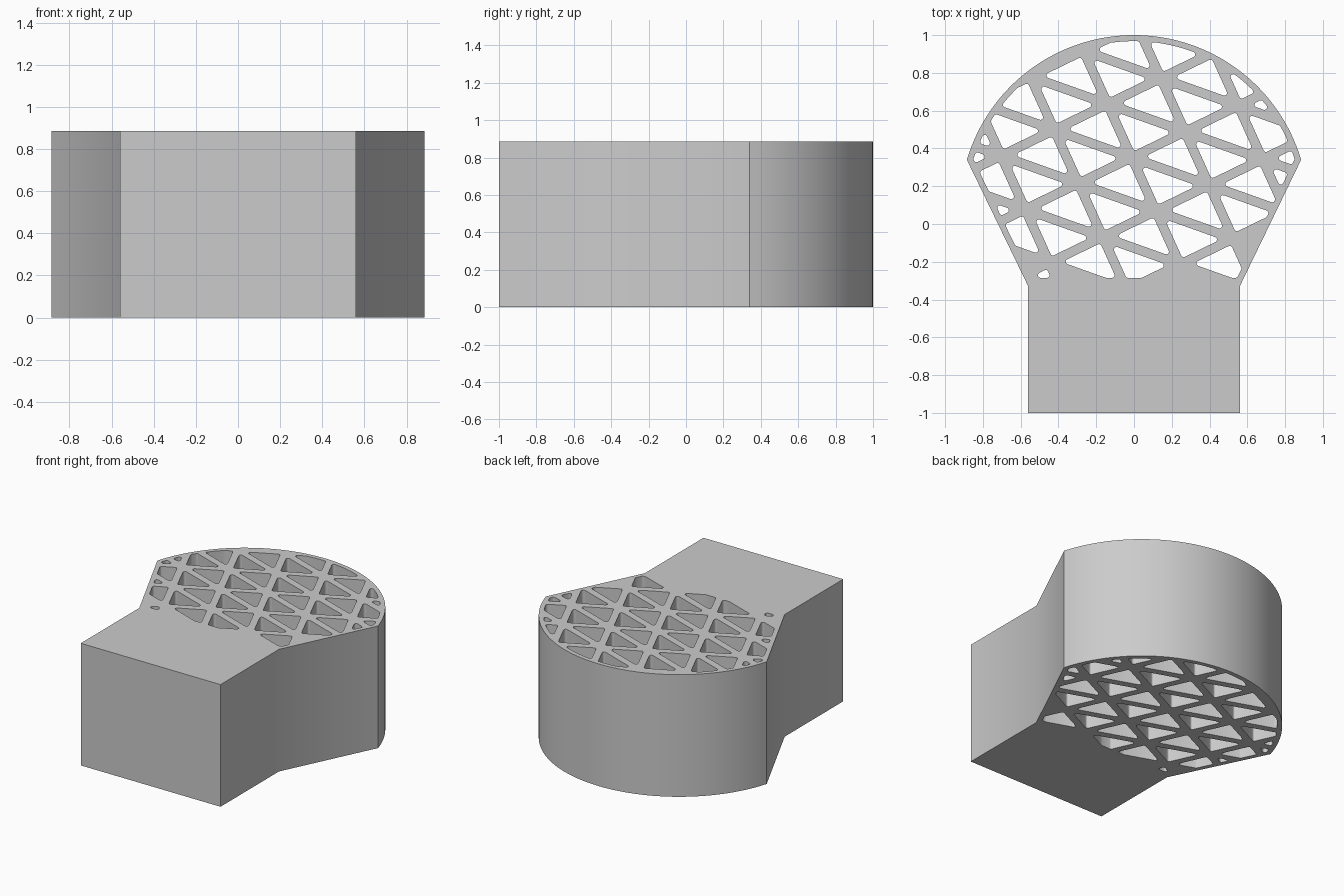
import bpy, bmesh, math
from mathutils import Vector as V

if "Cube" in bpy.data.objects:
    bpy.data.objects.remove(bpy.data.objects["Cube"])

H = 0.885                       # height of the extrusion
CY, R = 0.077, 0.923            # centre height and radius of the round crown
STRUT, WALL, FILLET = 0.05, 0.032, 0.014
O, A, B = V((-0.012, 0.352)), V((0.128, -0.283)), V((-0.282, -0.137))

# Outer profile: block, flared sides, round crown
t0 = math.atan2(0.34 - CY, 0.885)
outer = [V((-0.56, -1)), V((0.56, -1)), V((0.56, -0.33))]
for i in range(65):
    t = t0 + (math.pi - 2 * t0) * i / 64
    outer.append(V((R * math.cos(t), CY + R * math.sin(t))))
outer.append(V((-0.56, -0.33)))

# Half-planes (outward normal, distance) bounding the open lattice area
side = V((0.67, -0.325)).normalized()
d_side = side.dot(V((0.56, -0.33)))
bounds = [(side, d_side - WALL), (V((-side.x, side.y)), d_side - WALL), (V((0, -1)), 0.285)]
for i in range(65):
    t = t0 + (math.pi - 2 * t0) * i / 64
    n = V((math.cos(t), math.sin(t)))
    bounds.append((n, R - WALL + n.y * CY))


def clip(poly, n, d):
    out = []
    for p, q in zip(poly, poly[1:] + poly[:1]):
        a, b = n.dot(p) - d, n.dot(q) - d
        if a <= 0:
            out.append(p)
        if a * b < 0:
            out.append(p.lerp(q, a / (a - b)))
    return out


def area(poly):
    return sum(p.cross(q) for p, q in zip(poly, poly[1:] + poly[:1])) / 2


def rounded(poly, r):
    # grow a convex counter-clockwise polygon by r with round corners
    clean = [p for i, p in enumerate(poly) if (p - poly[i - 1]).length > 1e-4]
    out = []
    for i, p in enumerate(clean):
        e1, e2 = p - clean[i - 1], clean[(i + 1) % len(clean)] - p
        a1 = math.atan2(-e1.x, e1.y)
        turn = (math.atan2(-e2.x, e2.y) - a1) % (2 * math.pi)
        if turn > math.pi:
            turn = 0
        steps = max(1, round(turn / 0.4))
        for k in range(steps + 1):
            t = a1 + turn * (k / steps if turn > 0.3 else 0.5)
            out.append(p + r * V((math.cos(t), math.sin(t))))
            if turn <= 0.3:
                break
    return out


# Triangular openings of the lattice
holes = []
for i in range(-7, 8):
    for j in range(-7, 8):
        p = O + A * i + B * j
        for tri in ([p, p + A, p + B], [p + A, p + A + B, p + B]):
            if area(tri) < 0:
                tri = tri[::-1]
            poly = tri
            for u, v in zip(tri, tri[1:] + tri[:1]):
                n = V(((v - u).y, -(v - u).x)).normalized()
                poly = clip(poly, n, n.dot(u) - STRUT / 2 - FILLET)
            for n, d in bounds:
                poly = clip(poly, n, d - FILLET)
            if len(poly) > 2 and area(poly) > 0.0002:
                holes.append(rounded(poly, FILLET))

# Extrude the profile with its openings as one filled curve
cu = bpy.data.curves.new("lattice_head_block", 'CURVE')
cu.dimensions, cu.fill_mode, cu.extrude = '2D', 'BOTH', H / 2
for loop in [outer] + holes:
    sp = cu.splines.new('POLY')
    sp.points.add(len(loop) - 1)
    for pt, co in zip(sp.points, loop):
        pt.co = (co.x, co.y, 0, 1)
    sp.use_cyclic_u = True
tmp = bpy.data.objects.new("profile", cu)
bpy.context.collection.objects.link(tmp)
bpy.context.view_layer.update()
me = bpy.data.meshes.new_from_object(tmp.evaluated_get(bpy.context.evaluated_depsgraph_get()))
bpy.data.objects.remove(tmp)

# Weld, stand on the floor and shade
bm = bmesh.new()
bm.from_mesh(me)
bmesh.ops.remove_doubles(bm, verts=bm.verts, dist=1e-5)
bmesh.ops.translate(bm, verts=bm.verts, vec=(0, 0, H / 2))
bmesh.ops.recalc_face_normals(bm, faces=bm.faces)
bm.to_mesh(me)
bm.free()
ob = bpy.data.objects.new("lattice_head_block", me)
bpy.context.collection.objects.link(ob)
bpy.context.view_layer.objects.active = ob
ob.select_set(True)
bpy.ops.object.shade_smooth_by_angle(angle=math.radians(30))
